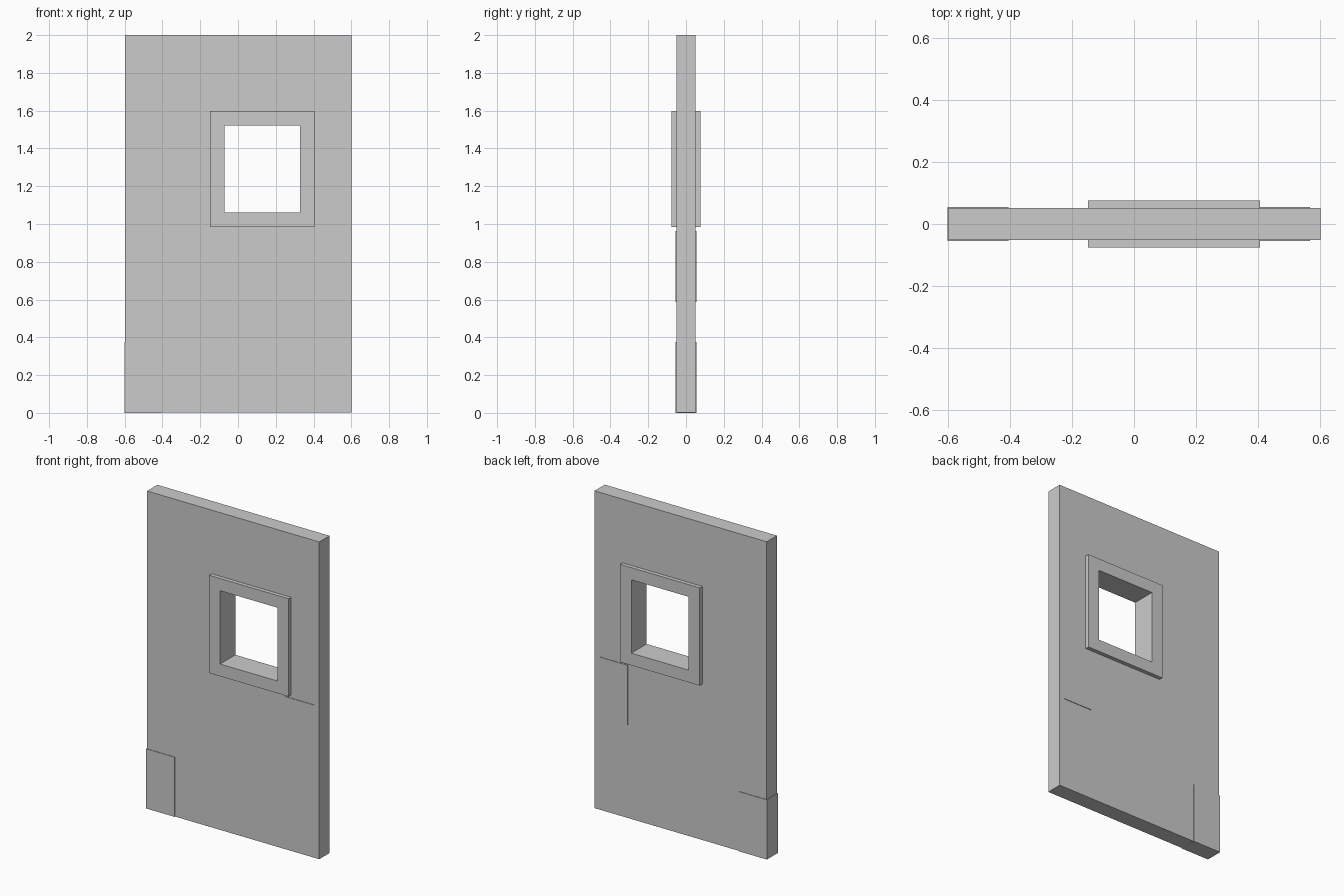
import bpy, bmesh

if "Cube" in bpy.data.objects:
    bpy.data.objects.remove(bpy.data.objects["Cube"])


def add_object(name, bm):
    bmesh.ops.recalc_face_normals(bm, faces=bm.faces)
    mesh = bpy.data.meshes.new(name)
    bm.to_mesh(mesh)
    bm.free()
    obj = bpy.data.objects.new(name, mesh)
    bpy.context.collection.objects.link(obj)
    return obj


def box(name, x0, x1, z0, z1, half_y):
    bm = bmesh.new()
    bmesh.ops.create_cube(bm, size=1)
    for v in bm.verts:
        v.co = (x1 if v.co.x > 0 else x0,
                half_y if v.co.y > 0 else -half_y,
                z1 if v.co.z > 0 else z0)
    return add_object(name, bm)


def holed_panel(name, outer, inner, half_y):
    """Rectangular slab with a rectangular opening; rects are x0, x1, z0, z1."""
    bm = bmesh.new()
    loops = []
    for y in (-half_y, half_y):
        for x0, x1, z0, z1 in (outer, inner):
            corners = ((x0, z0), (x1, z0), (x1, z1), (x0, z1))
            loops.append([bm.verts.new((x, y, z)) for x, z in corners])
    front_out, front_in, back_out, back_in = loops
    for a, b in ((front_out, front_in), (back_out, back_in),
                 (front_out, back_out), (front_in, back_in)):
        for i in range(4):
            j = (i + 1) % 4
            bm.faces.new((a[i], a[j], b[j], b[i]))
    return add_object(name, bm)


# Wall slab, its opening edge hidden inside the window frame
holed_panel("wall", (-0.598, 0.602, 0.001, 2.0), (-0.145, 0.402, 0.987, 1.595), 0.051)

# Window frame running through the wall and standing proud on both sides
holed_panel("window_frame", (-0.149, 0.406, 0.983, 1.599), (-0.072, 0.328, 1.06, 1.522), 0.076)

# Thin raised blocks showing on both faces of the wall
box("corner_block", -0.602, -0.404, 0.0, 0.376, 0.0545)
box("upper_block", 0.369, 0.567, 0.588, 0.964, 0.0545)
